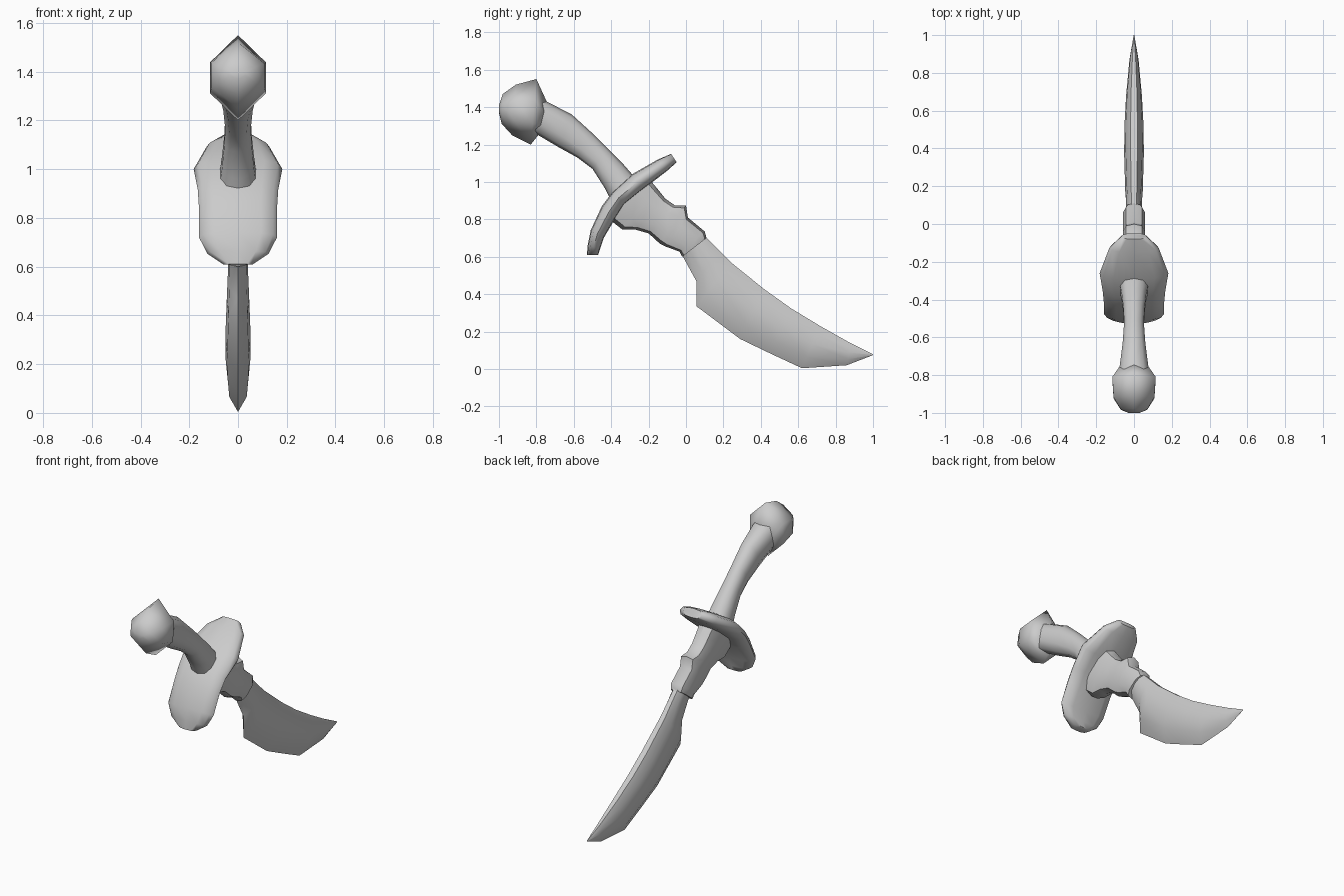
import bpy, bmesh, math
from mathutils import Vector


def superellipse(sides, power=1.0):
    pts = []
    for i in range(sides):
        a = 2 * math.pi * i / sides
        s, c = math.sin(a), math.cos(a)
        pts.append((math.copysign(abs(s) ** power, s), math.copysign(abs(c) ** power, c)))
    return pts


def mirrored(half):
    # half section from top to bottom on +x, reflected to -x
    return half + [(-x, t) for x, t in reversed(half) if x > 0]


def loft(name, section, stations, angle=40):
    # station: top y, top z, bottom y, bottom z, half width in x
    bm = bmesh.new()
    rings = []
    for ty, tz, by, bz, w in stations:
        mid = Vector((0, (ty + by) / 2, (tz + bz) / 2))
        up = Vector((0, (ty - by) / 2, (tz - bz) / 2))
        rings.append([bm.verts.new(mid + up * t + Vector((w * x, 0, 0))) for x, t in section])
    n = len(section)
    for a, b in zip(rings, rings[1:]):
        for i in range(n):
            j = (i + 1) % n
            bm.faces.new((a[i], a[j], b[j], b[i]))
    bm.faces.new(rings[0])
    bm.faces.new(rings[-1])
    bmesh.ops.recalc_face_normals(bm, faces=bm.faces)
    mesh = bpy.data.meshes.new(name)
    bm.to_mesh(mesh)
    bm.free()
    obj = bpy.data.objects.new(name, mesh)
    bpy.context.collection.objects.link(obj)
    bpy.ops.object.select_all(action='DESELECT')
    obj.select_set(True)
    bpy.context.view_layer.objects.active = obj
    bpy.ops.object.shade_smooth_by_angle(angle=math.radians(angle))
    return obj


# Pommel: hexagonal knob, rounded at the back
loft("pommel", mirrored([(0, 1), (1, .36), (1, -.36), (0, -1)]), [
    (-1.0, 1.41, -1.0, 1.37, .03),
    (-.98, 1.47, -.985, 1.31, .07),
    (-.91, 1.52, -.93, 1.25, .108),
    (-.80, 1.55, -.83, 1.20, .115),
    (-.745, 1.43, -.79, 1.25, .08)], 65)

# Curved grip
loft("grip", superellipse(10, .85), [
    (-.80, 1.45, -.83, 1.27, .085),
    (-.745, 1.43, -.79, 1.25, .08),
    (-.61, 1.36, -.68, 1.185, .063),
    (-.50, 1.26, -.58, 1.13, .055),
    (-.42, 1.18, -.50, 1.07, .058),
    (-.34, 1.10, -.43, .96, .068),
    (-.27, 1.02, -.39, .88, .08)], 60)

# Bent shell-shaped guard
loft("guard", superellipse(12, .75), [
    (-.08, 1.15, -.05, 1.105, .065),
    (-.15, 1.12, -.10, 1.06, .13),
    (-.29, 1.04, -.23, .96, .182),
    (-.39, .95, -.33, .88, .165),
    (-.45, .87, -.375, .81, .16),
    (-.51, .74, -.44, .70, .16),
    (-.525, .665, -.46, .64, .125),
    (-.53, .61, -.47, .608, .06)], 60)

# Collar between guard and blade, stepped on top
loft("collar", superellipse(10, .7), [
    (-.20, 1.02, -.41, .80, .07),
    (-.15, .96, -.34, .745, .065),
    (-.11, .91, -.27, .745, .062),
    (-.06, .875, -.20, .725, .06),
    (0, .875, -.14, .67, .06),
    (.01, .81, -.11, .655, .06),
    (.10, .735, -.035, .627, .06),
    (.11, .70, -.02, .60, .052)], 45)

# Broad blade: narrow spine, swollen flats, sharp lower edge
loft("blade", mirrored([(.35, 1), (.85, .65), (1, .15), (.85, -.45), (0, -1)]), [
    (.02, .79, -.08, .66, .042),
    (.11, .70, -.03, .625, .04),
    (.18, .63, .055, .47, .042),
    (.24, .57, .056, .335, .046),
    (.42, .425, .29, .16, .052),
    (.56, .325, .45, .083, .051),
    (.72, .228, .62, .004, .042),
    (.88, .138, .86, .02, .024),
    (1.0, .078, .995, .072, .002)], 40)
